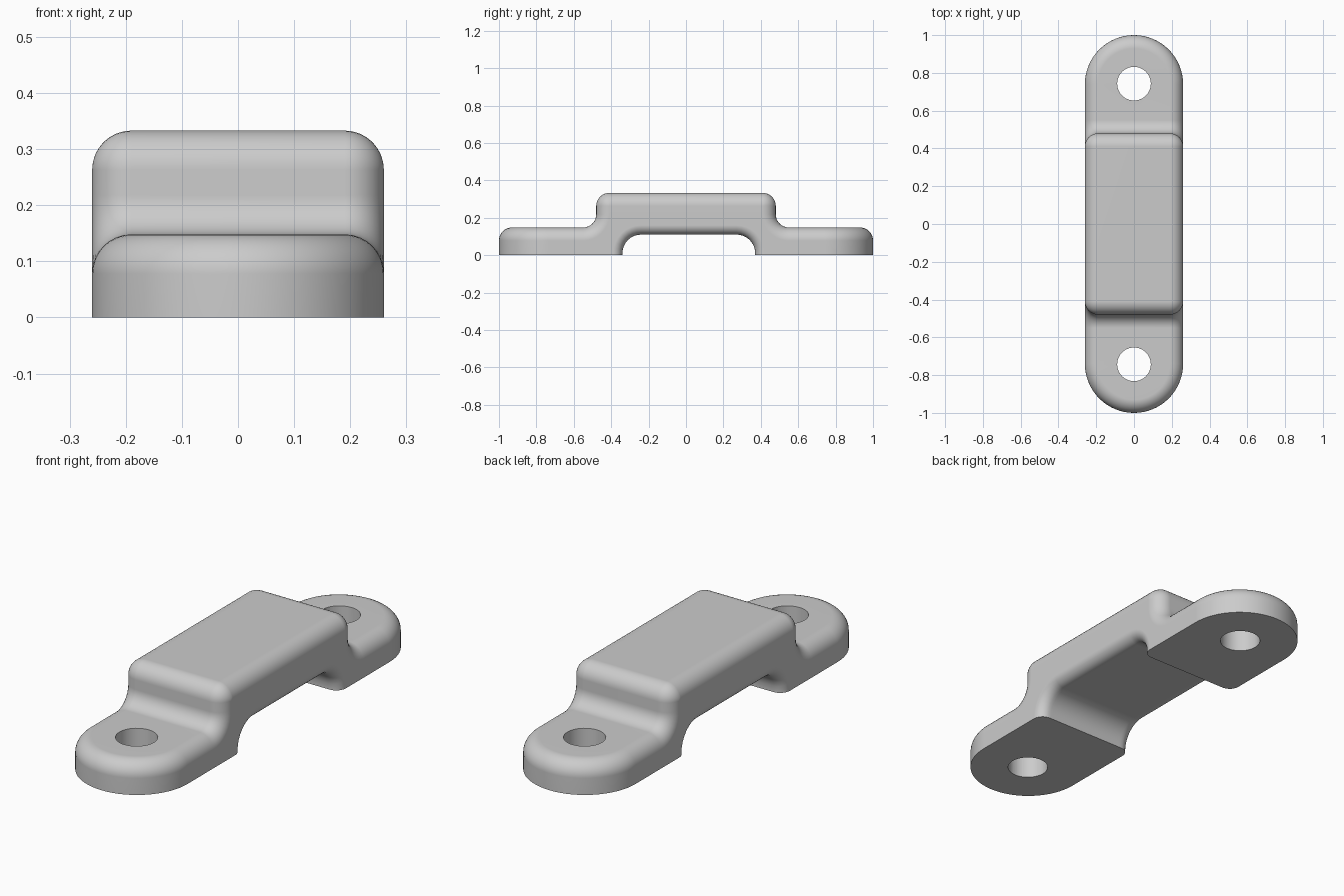
import bpy, bmesh, math

if "Cube" in bpy.data.objects:
    bpy.data.objects.remove(bpy.data.objects["Cube"])

W, END_Y = 0.26, 0.74            # half width, centre of rounded ends
FLANGE_Z, TOP_Z = 0.148, 0.333   # heights
R, ARCH_R = 0.07, 0.05           # rounding of upper edges and arch edges
N, K = 8, 32                     # steps per fillet, steps per rounded end

metal = bpy.data.materials.new("grey metal")
metal.diffuse_color = (0.6, 0.6, 0.6, 1)
metal.use_nodes = True
metal.node_tree.nodes["Principled BSDF"].inputs["Base Color"].default_value = metal.diffuse_color


def arc(cy, cz, r, a0, a1):
    angles = [math.radians(a0 + (a1 - a0) * i / N) for i in range(N + 1)]
    return [(cy + r * math.cos(a), cz + r * math.sin(a)) for a in angles]


def profile(o, b):
    """Side outline, inset by o along the top and by b around the arch."""
    step = [(END_Y, FLANGE_Z - o)]
    step += arc(0.48 + R, FLANGE_Z + R, R + o, 270, 180)
    step += arc(0.48 - R, TOP_Z - R, R - o, 0, 90)
    top = step + [(-y, z) for y, z in reversed(step)]
    arch = [(-0.34 - b, 0)] + arc(-0.24, 0.01, 0.1 + b, 180, 90)
    arch += arc(0.27, 0.01, 0.1 + b, 90, 0) + [(0.37 + b, 0)]
    return top + [(-END_Y, 0)] + arch + [(END_Y, 0)], len(top) - 1


# Layers across the width: (x, top inset, arch inset)
half = [(0.0, 0.0, 0.0)]
for i in range(N + 1):
    t = math.pi / 2 * i / N
    x = W - R + R * math.sin(t)
    d = max(0.0, x - (W - ARCH_R))
    b = ARCH_R - math.sqrt(max(0.0, ARCH_R ** 2 - d ** 2))
    half.append((x, R * (1 - math.cos(t)), b))
layers = [(-x, o, b) for x, o, b in reversed(half[1:])] + half

bm = bmesh.new()

# Stepped bridge with arch
rows = []
for x, o, b in layers:
    pts, end_edge = profile(o, b)
    rows.append([bm.verts.new((x, y, z)) for y, z in pts])
count = len(rows[0])
for r0, r1 in zip(rows, rows[1:]):
    for j in range(count - 1):
        if j != end_edge:
            bm.faces.new((r0[j], r0[j + 1], r1[j + 1], r1[j]))
bm.faces.new(rows[0])
bm.faces.new(rows[-1])

# Rounded flange ends, swept half a turn
section = [(x, FLANGE_Z - o) for x, o, b in half] + [(x, 0) for x, o, b in reversed(half)]
for s in (-1, 1):
    spokes = []
    for k in range(K + 1):
        a = math.pi * k / K
        spokes.append([bm.verts.new((r * math.cos(a), s * (END_Y + r * math.sin(a)), z))
                       for r, z in section])
    for p, q in zip(spokes, spokes[1:]):
        for j in range(len(section) - 1):
            bm.faces.new((p[j], p[j + 1], q[j + 1], q[j]))

bmesh.ops.remove_doubles(bm, verts=bm.verts, dist=1e-5)
bmesh.ops.dissolve_degenerate(bm, edges=bm.edges, dist=1e-6)
bmesh.ops.recalc_face_normals(bm, faces=bm.faces)
mesh = bpy.data.meshes.new("strap_clamp")
bm.to_mesh(mesh)
bm.free()
mesh.materials.append(metal)
clamp = bpy.data.objects.new("strap_clamp", mesh)
bpy.context.collection.objects.link(clamp)

# Screw holes
for s in (-1, 1):
    bpy.ops.mesh.primitive_cylinder_add(vertices=48, radius=0.089, depth=0.6,
                                        location=(0, s * 0.743, 0.1))
    cutter = bpy.context.object
    cutter.name = "hole_cutter"
    cutter.hide_render = True
    cutter.data.materials.append(metal)
    bpy.context.view_layer.objects.active = clamp
    cut = clamp.modifiers.new("screw_hole", 'BOOLEAN')
    cut.operation, cut.solver, cut.object = 'DIFFERENCE', 'EXACT', cutter
    bpy.ops.object.modifier_apply(modifier=cut.name)
    bpy.data.objects.remove(cutter)

# Smooth fillets with crisp edges
bpy.ops.object.select_all(action='DESELECT')
clamp.select_set(True)
bpy.context.view_layer.objects.active = clamp
bpy.ops.object.shade_smooth_by_angle(angle=math.radians(35))
weighted = clamp.modifiers.new("flat_normals", 'WEIGHTED_NORMAL')
weighted.keep_sharp = True
